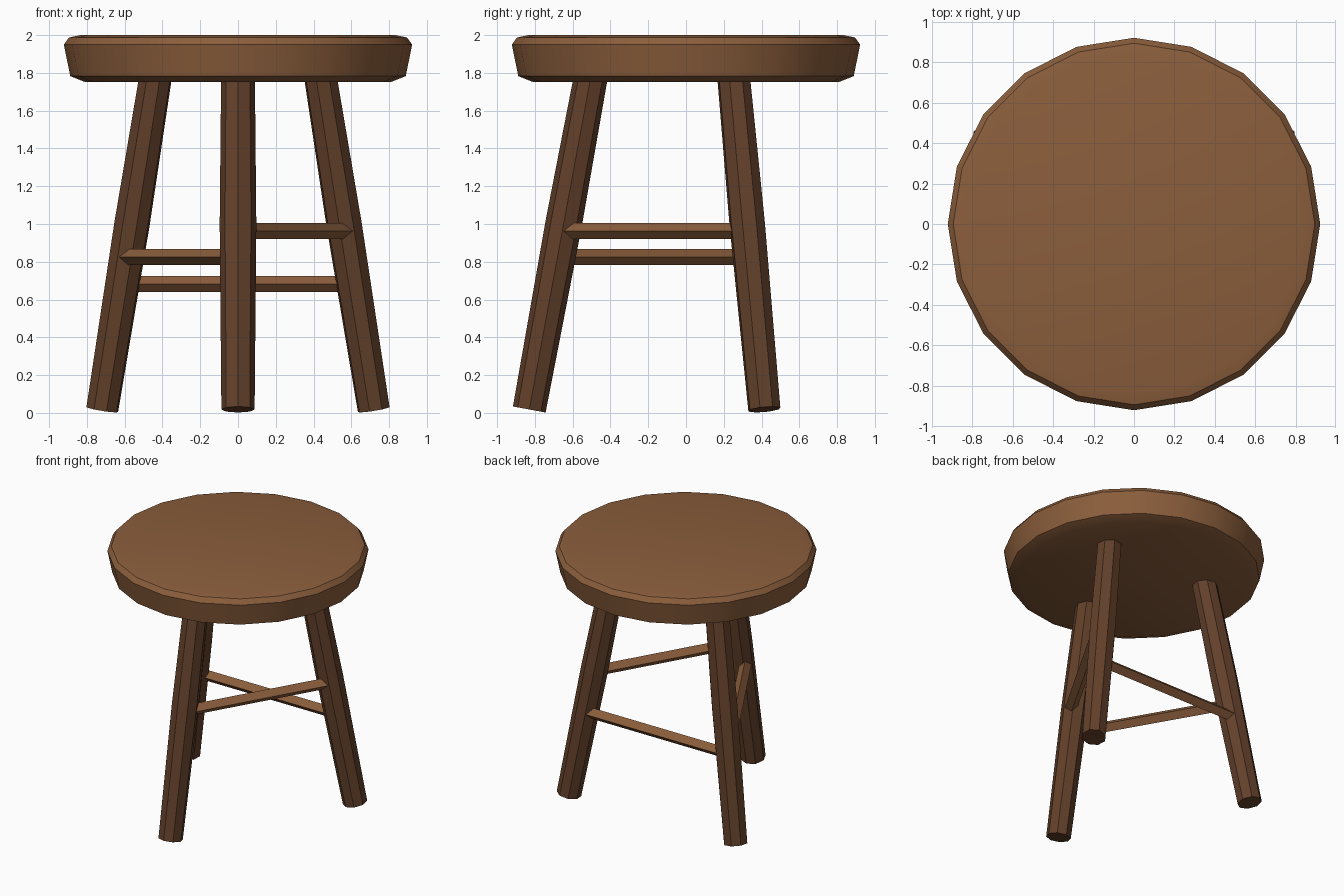
import bpy, bmesh, math
from mathutils import Vector, Matrix

if "Cube" in bpy.data.objects:
    bpy.data.objects.remove(bpy.data.objects["Cube"])


def material(name, rgb):
    m = bpy.data.materials.new(name)
    m.diffuse_color = (*rgb, 1.0)
    m.use_nodes = True
    m.node_tree.nodes["Principled BSDF"].inputs["Base Color"].default_value = m.diffuse_color
    return m


seat_wood = material("warm brown wood", (0.258, 0.112, 0.045))
leg_wood = material("dark brown wood", (0.122, 0.051, 0.023))


def loft(name, rings, sides, mat, smooth=False):
    """Skin regular polygons; each ring is (centre, axis u, axis v, radius)."""
    bm = bmesh.new()
    loops = []
    for c, u, v, r in rings:
        loops.append([bm.verts.new(c + r * (math.cos(a) * u + math.sin(a) * v))
                      for a in (2 * math.pi * i / sides for i in range(sides))])
    for a, b in zip(loops, loops[1:]):
        for i in range(sides):
            j = (i + 1) % sides
            bm.faces.new((a[i], a[j], b[j], b[i]))
    bm.faces.new(loops[0][::-1])
    bm.faces.new(loops[-1])
    bmesh.ops.recalc_face_normals(bm, faces=bm.faces)
    me = bpy.data.meshes.new(name)
    bm.to_mesh(me)
    bm.free()
    me.materials.append(mat)
    ob = bpy.data.objects.new(name, me)
    bpy.context.collection.objects.link(ob)
    if smooth:
        bpy.ops.object.select_all(action='DESELECT')
        bpy.context.view_layer.objects.active = ob
        ob.select_set(True)
        bpy.ops.object.shade_smooth_by_angle(angle=math.radians(30))
    return ob


X, Y, Z = Vector((1, 0, 0)), Vector((0, 1, 0)), Vector((0, 0, 1))

# Seat: 20-sided disc with a bevelled, slightly crowned rim
profile = [(0.81, 1.752), (0.888, 1.783), (0.922, 1.95), (0.895, 1.987), (0.835, 2.0)]
loft("seat", [(Z * z, X, Y, r) for r, z in profile], 20, seat_wood, smooth=True)


# Legs: three splayed octagonal legs, a little thicker in the middle
def leg_radius(z):
    return 0.833 - 0.185 * z


def radial(degrees):
    a = math.radians(degrees)
    return Vector((math.cos(a), math.sin(a), 0))


for name, deg in (("front_leg", -90), ("right_leg", 30), ("left_leg", 150)):
    out = radial(deg)
    side = Z.cross(out)
    axis = (Z - 0.185 * out).normalized()
    across = side.cross(axis).normalized()
    rings = [(out * leg_radius(z) + Z * z, across, side, r)
             for z, r in ((0.018, 0.088), (1.0, 0.097), (1.82, 0.089))]
    loft(name, rings, 8, leg_wood)

# Stretchers: diamond-section bars at stepped heights, set slightly outside the leg axes
for name, deg, z in (("right_stretcher", -30, 0.963),
                     ("left_stretcher", -150, 0.825),
                     ("back_stretcher", 90, 0.682)):
    out = radial(deg)
    along = Z.cross(out)
    r = leg_radius(z)
    mid = out * (r / 2 + 0.034) + Z * z
    half = r * math.sin(math.radians(60))
    loft(name, [(mid + along * s * half, out, Z, 0.043) for s in (-1, 1)], 4, seat_wood)
